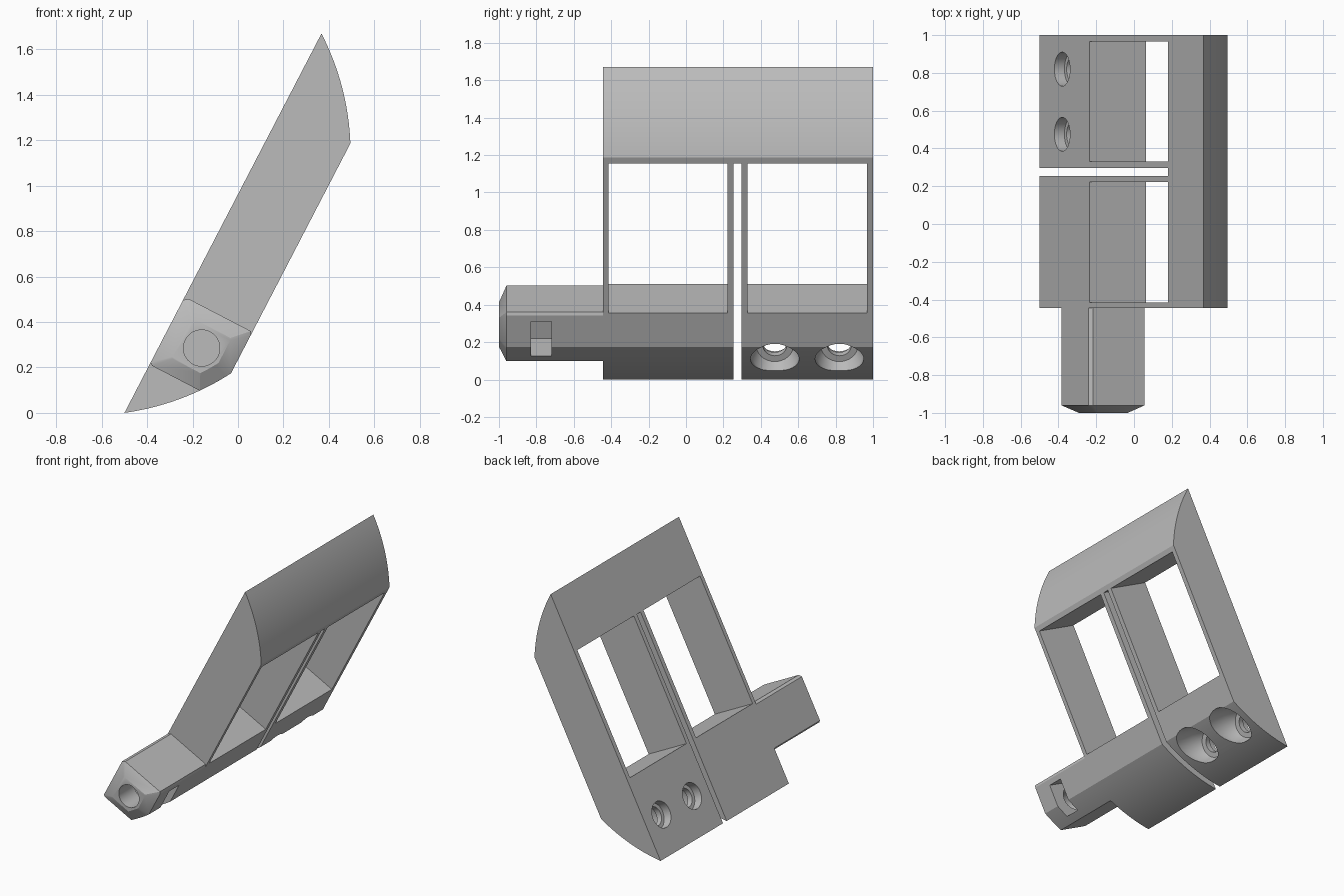
import bpy, bmesh, math
from mathutils import Vector, Matrix

if "Cube" in bpy.data.objects:
    bpy.data.objects.remove(bpy.data.objects["Cube"])

# Slanted frame: u runs up the slope, v across its thickness, y along the width
A = math.radians(62.55)
C, S = math.cos(A), math.sin(A)
CU, CV, R = 0.941, -0.665, 1.152       # centre and radius of the curved ends
T = 0.336                              # thickness

grey = bpy.data.materials.new("grey plastic")
grey.diffuse_color = (0.5, 0.5, 0.5, 1)
grey.use_nodes = True
grey.node_tree.nodes["Principled BSDF"].inputs["Base Color"].default_value = grey.diffuse_color


def pos(u, v, y):
    return Vector((-0.5 + u * C + v * S, y, u * S - v * C))


def arc(v0, v1, side, n=16):
    """Points of the curved end between two depths; side -1 is low, 1 is high."""
    a0, a1 = (math.asin((v - CV) / R) for v in (v0, v1))
    angles = [a0 + (a1 - a0) * i / n for i in range(n + 1)]
    return [(CU + side * R * math.cos(a), CV + R * math.sin(a)) for a in angles]


def loft(name, rings):
    """Skin a list of equal-length rings of points and cap both ends."""
    bm = bmesh.new()
    vs = [[bm.verts.new(p) for p in ring] for ring in rings]
    n = len(vs[0])
    for a, b in zip(vs, vs[1:]):
        for i in range(n):
            j = (i + 1) % n
            bm.faces.new((a[i], a[j], b[j], b[i]))
    bm.faces.new(vs[0])
    bm.faces.new(vs[-1])
    bmesh.ops.recalc_face_normals(bm, faces=bm.faces)
    me = bpy.data.meshes.new(name)
    bm.to_mesh(me)
    bm.free()
    me.materials.append(grey)
    ob = bpy.data.objects.new(name, me)
    bpy.context.collection.objects.link(ob)
    return ob


def box(u0, u1, v0, v1, y0, y1):
    uv = [(u0, v0), (u1, v0), (u1, v1), (u0, v1)]
    return loft("cutter", [[pos(u, v, y) for u, v in uv] for y in (y0, y1)])


def bore(u, y, steps, n=32):
    """Stepped round hole across the thickness; steps are (v, radius)."""
    t = [2 * math.pi * i / n for i in range(n)]
    return loft("cutter", [[pos(u + r * math.cos(a), v, y + r * math.sin(a))
                            for a in t] for v, r in steps])


def cut(ob, cutters):
    for c in cutters:
        c.hide_render = True
        m = ob.modifiers.new("cut", 'BOOLEAN')
        m.operation, m.solver, m.object = 'DIFFERENCE', 'EXACT', c
    dg = bpy.context.evaluated_depsgraph_get()
    me = bpy.data.meshes.new_from_object(ob.evaluated_get(dg))
    ob.modifiers.clear()
    ob.data = me
    for c in cutters:
        bpy.data.objects.remove(c)
    bpy.ops.object.select_all(action='DESELECT')
    ob.select_set(True)
    bpy.context.view_layer.objects.active = ob
    bpy.ops.object.shade_smooth_by_angle(angle=math.radians(25))


# Slanted frame with curved ends
outline = arc(0, T, -1) + arc(T, 0, 1)
frame = loft("slanted_frame", [[pos(u, v, y) for u, v in outline] for y in (-0.445, 1)])
cutters = [
    box(0.575, 1.475, -0.2, 0.6, -0.415, 0.222),   # window
    box(0.575, 1.475, -0.2, 0.6, 0.33, 0.967),     # window
    box(-0.5, 1.475, -0.3, 0.8, 0.255, 0.297),     # slot between halves
]
# Screw holes, recessed on both faces
for y in (0.475, 0.82):
    cutters.append(bore(0.26, y, [(-0.1, 0.09), (0.06, 0.09), (0.06001, 0.065),
                                  (0.1, 0.065), (0.10001, 0.1), (0.17, 0.13), (0.6, 0.13)]))
cut(frame, cutters)

# Peg with bevelled tip
section = [(0.25, 0.0), (0.24, 0.012)] + arc(0.249, T, -1, 6) + [
    (0.56, T), (0.576, 0.328), (0.576, 0.02), (0.56, 0.0)]
tip = [(0.41 + (u - 0.41) * 0.59, 0.17 + (v - 0.17) * 0.58) for u, v in section]
peg = loft("peg", [[pos(u, v, -0.445) for u, v in section],
                   [pos(u, v, -0.96) for u, v in section],
                   [pos(u, v, -1.0) for u, v in tip]])
# Screw hole in the tip and nut pocket in the side
ring = [(0.41 + 0.08 * math.cos(a), 0.17 + 0.08 * math.sin(a))
        for a in (2 * math.pi * i / 32 for i in range(32))]
hole = loft("cutter", [[pos(u, v, y) for u, v in ring] for y in (-1.2, -0.6)])
cut(peg, [hole, box(0.29, 0.523, 0.085, 0.6, -0.83, -0.72)])
